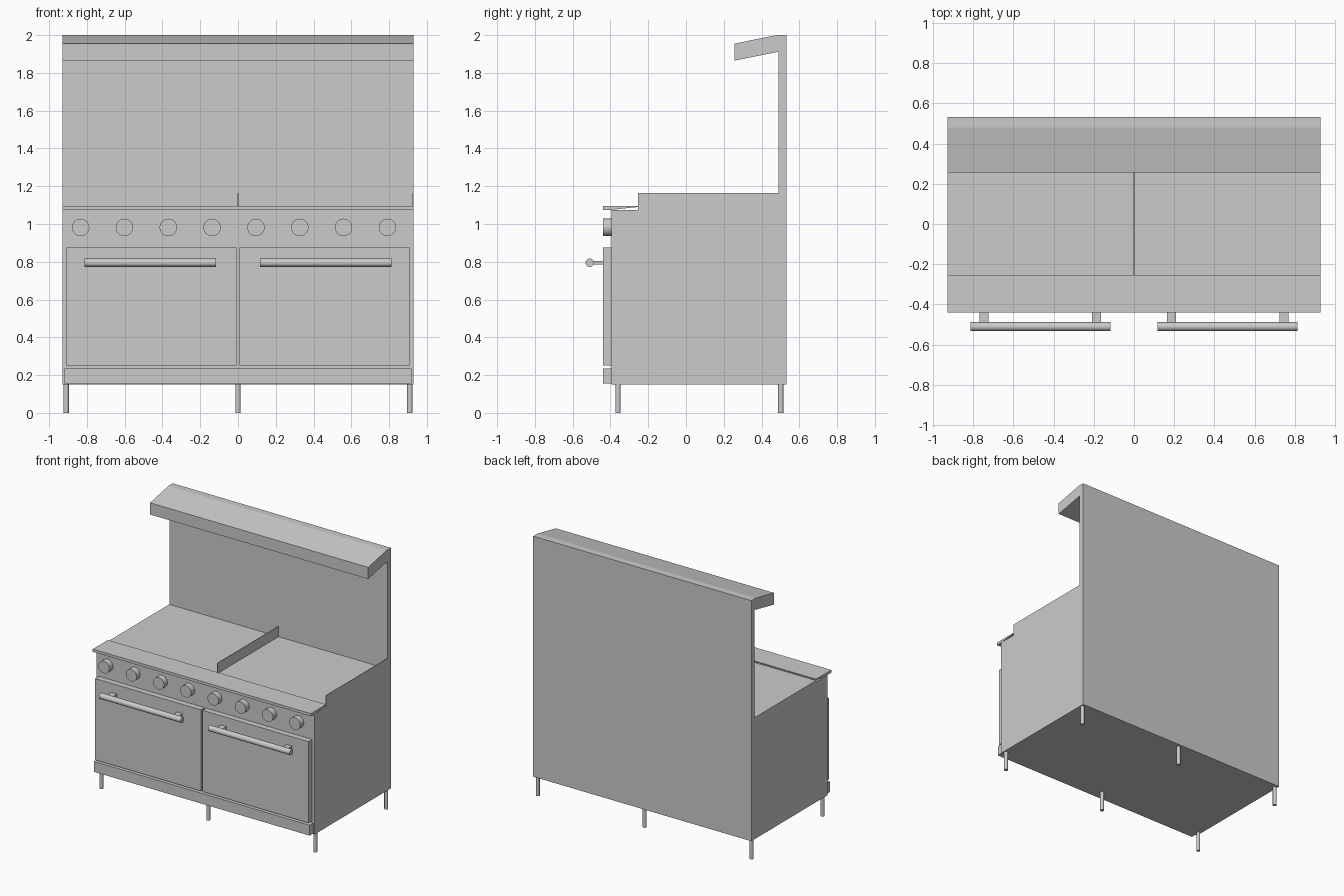
import bpy, bmesh, math
from mathutils import Matrix

if "Cube" in bpy.data.objects:
    bpy.data.objects.remove(bpy.data.objects["Cube"])

W = 0.928  # half width of the range


def finish(name, bm):
    bmesh.ops.recalc_face_normals(bm, faces=bm.faces)
    mesh = bpy.data.meshes.new(name)
    bm.to_mesh(mesh)
    bm.free()
    obj = bpy.data.objects.new(name, mesh)
    bpy.context.collection.objects.link(obj)
    return obj


def box(name, x0, x1, y0, y1, z0, z1):
    return extrude(name, [(y0, z0), (y1, z0), (y1, z1), (y0, z1)], x0, x1)


def extrude(name, profile, x0=-W, x1=W):
    """Extrude a (y, z) profile along x."""
    bm = bmesh.new()
    face = bm.faces.new([bm.verts.new((x0, y, z)) for y, z in profile])
    ext = bmesh.ops.extrude_face_region(bm, geom=[face])["geom"]
    verts = [v for v in ext if isinstance(v, bmesh.types.BMVert)]
    bmesh.ops.translate(bm, verts=verts, vec=(x1 - x0, 0, 0))
    return finish(name, bm)


def cylinder(name, center, radius, length, axis, sides=32):
    bm = bmesh.new()
    rot = {"X": Matrix.Rotation(math.pi / 2, 4, "Y"),
           "Y": Matrix.Rotation(math.pi / 2, 4, "X"),
           "Z": Matrix.Identity(4)}[axis]
    bmesh.ops.create_cone(bm, cap_ends=True, segments=sides, radius1=radius,
                          radius2=radius, depth=length,
                          matrix=Matrix.Translation(center) @ rot)
    for f in bm.faces:
        f.smooth = len(f.verts) == 4
    for e in bm.edges:
        e.smooth = all(f.smooth for f in e.link_faces)
    return finish(name, bm)


# Cabinet, backsplash and sloped overhead shelf share one side profile
extrude("body_with_back_shelf", [
    (-0.395, 0.15), (0.532, 0.15), (0.532, 2.0), (0.48, 2.0),
    (0.257, 1.955), (0.257, 1.865), (0.49, 1.912), (0.49, 1.085),
    (-0.255, 1.085), (-0.255, 1.075), (-0.395, 1.075)])

# Front ledge, thick at the lip and tapering to the cooktop
extrude("front_ledge", [(-0.44, 1.075), (-0.44, 1.096), (-0.255, 1.096),
                        (-0.255, 1.09), (-0.395, 1.075)])

# Splash plates on both sides of the right-hand griddle
for name, x in (("cooktop_divider", 0.0), ("right_splash_plate", W - 0.002)):
    box(name, x - 0.002, x + 0.002, -0.255, 0.49, 1.075, 1.165)

# Kick panel
box("kick_panel", -0.918, 0.918, -0.44, -0.395, 0.155, 0.235)

# Oven doors with bar handles
for side, s in (("left", -1), ("right", 1)):
    a, b = sorted((s * 0.007, s * 0.908))
    box(side + "_door", a, b, -0.44, -0.395, 0.25, 0.875)
    cylinder(side + "_handle", (s * 0.464, -0.51, 0.795), 0.022, 0.695, "X")
    for i, x in enumerate((0.186, 0.746)):
        box(f"{side}_handle_bracket_{i + 1}", s * x - 0.023, s * x + 0.023,
            -0.51, -0.44, 0.785, 0.805)

# Control knobs
for i in range(8):
    cylinder(f"knob_{i + 1}", (-0.833 + i * 0.232, -0.417, 0.982),
             0.046, 0.046, "Y")

# Legs
for row, y in (("front", -0.36), ("back", 0.502)):
    for col, x in (("left", -0.91), ("middle", 0.0), ("right", 0.91)):
        cylinder(f"{row}_{col}_leg", (x, y, 0.076), 0.014, 0.152, "Z", 24)
